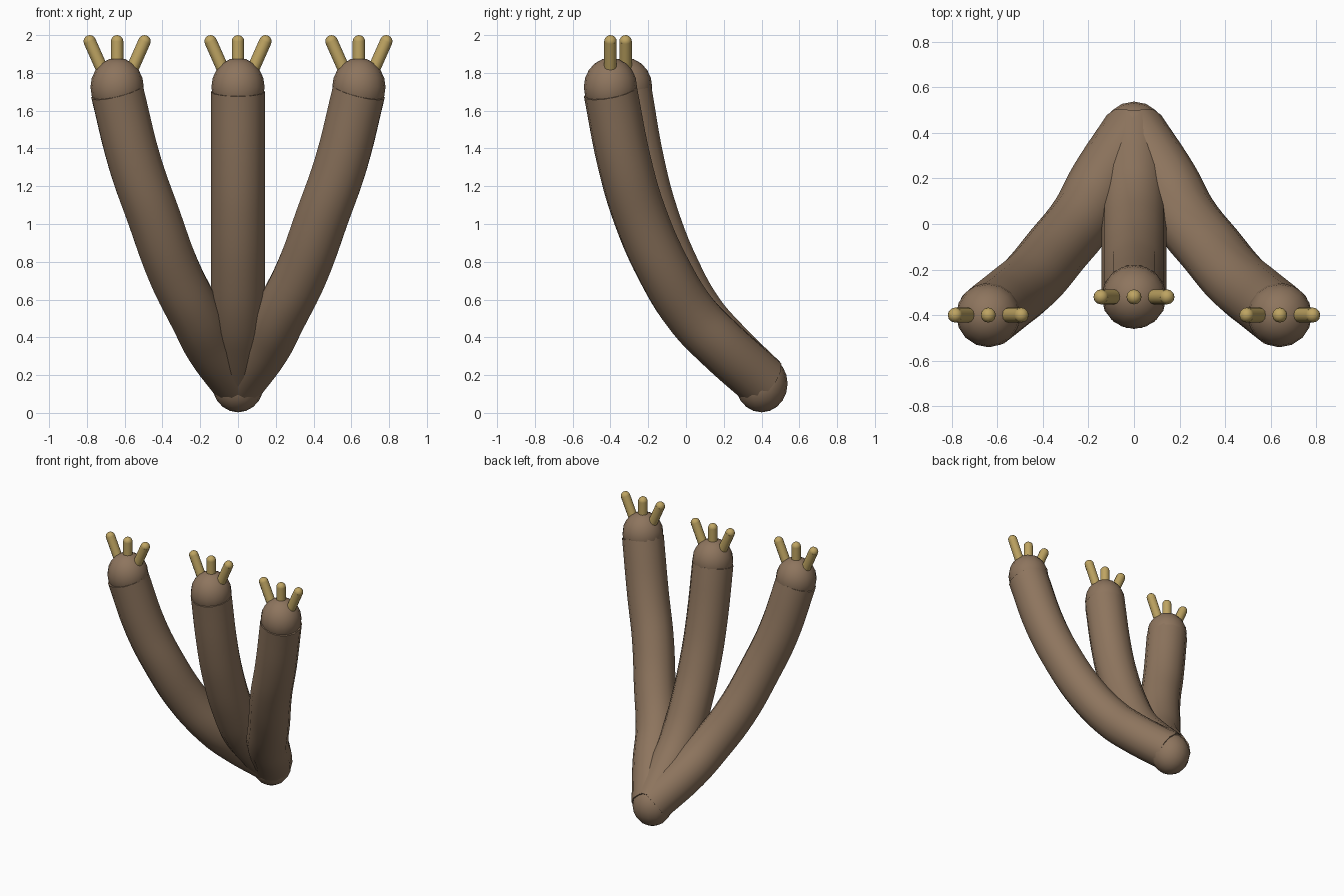
import bpy, math
from mathutils import Vector

if "Cube" in bpy.data.objects:
    bpy.data.objects.remove(bpy.data.objects["Cube"])


def material(name, rgb):
    m = bpy.data.materials.new(name)
    m.diffuse_color = (*rgb, 1)
    m.use_nodes = True
    m.node_tree.nodes["Principled BSDF"].inputs["Base Color"].default_value = m.diffuse_color
    return m


BROWN = material("brown hide", (0.27, 0.178, 0.112))
GOLD = material("horn gold", (0.515, 0.371, 0.122))


def finish(obj, name, mat):
    obj.name = name
    obj.data.materials.clear()
    obj.data.materials.append(mat)
    bpy.ops.object.select_all(action='DESELECT')
    obj.select_set(True)
    bpy.context.view_layer.objects.active = obj
    bpy.ops.object.shade_smooth_by_angle(angle=math.radians(50))
    return obj


def ball(name, centre, scale, mat, segments=16, rings=10):
    bpy.ops.mesh.primitive_uv_sphere_add(segments=segments, ring_count=rings, radius=1, location=centre)
    obj = bpy.context.object
    obj.scale = scale
    bpy.ops.object.transform_apply(location=False, rotation=False, scale=True)
    return finish(obj, name, mat)


def tube(name, points, radius, mat):
    """Round tube swept along a smooth curve, turned into a mesh."""
    cu = bpy.data.curves.new(name, 'CURVE')
    cu.dimensions = '3D'
    cu.bevel_depth = radius
    cu.bevel_resolution = 5
    cu.resolution_u = 5
    cu.use_fill_caps = True
    sp = cu.splines.new('BEZIER')
    sp.bezier_points.add(len(points) - 1)
    for bp, p in zip(sp.bezier_points, points):
        bp.co = p
        bp.handle_left_type = bp.handle_right_type = 'AUTO'
    obj = bpy.data.objects.new(name, cu)
    bpy.context.collection.objects.link(obj)
    bpy.ops.object.select_all(action='DESELECT')
    obj.select_set(True)
    bpy.context.view_layer.objects.active = obj
    bpy.ops.object.convert(target='MESH')
    return finish(bpy.context.object, name, mat)


def claw(name, start, tip, radius):
    """Straight claw with a rounded tip."""
    start, tip = Vector(start), Vector(tip)
    axis = tip - start
    bpy.ops.mesh.primitive_cylinder_add(vertices=12, radius=radius, depth=axis.length,
                                        location=(start + tip) / 2)
    obj = bpy.context.object
    obj.rotation_euler = axis.to_track_quat('Z', 'Y').to_euler()
    finish(obj, name, GOLD)
    ball(name + "_tip", tip, (radius,) * 3, GOLD, 12, 8)


# Centre line shared by all arms; x spreads sideways, y depth is scaled
PATH = [(0, 0.40, 0.17), (0.145, 0.18, 0.365), (0.225, 0.03, 0.52),
        (0.34, -0.114, 0.75), (0.45, -0.246, 1.05),
        (0.545, -0.325, 1.32), (0.64, -0.40, 1.70)]

# Rounded root where the arms meet
ball("root", (0, 0.40, 0.155), (0.138, 0.138, 0.152), BROWN)

for side, spread, depth in (("left", -1, 1), ("middle", 0, 0.9), ("right", 1, 1)):
    pts = [(x * spread, 0.4 + (y - 0.4) * depth, z) for x, y, z in PATH]
    tube(side + "_arm", pts, 0.143, BROWN)
    hx, hy, _ = pts[-1]
    # Rounded arm end
    ball(side + "_knob", (hx, hy, 1.725), (0.141, 0.141, 0.155), BROWN)
    # Three claws fanning out sideways
    for label, s in (("outer_left", -1), ("centre", 0), ("outer_right", 1)):
        claw(f"{side}_claw_{label}", (hx + s * 0.062, hy, 1.78),
             (hx + s * 0.145, hy, 1.967), 0.033)
